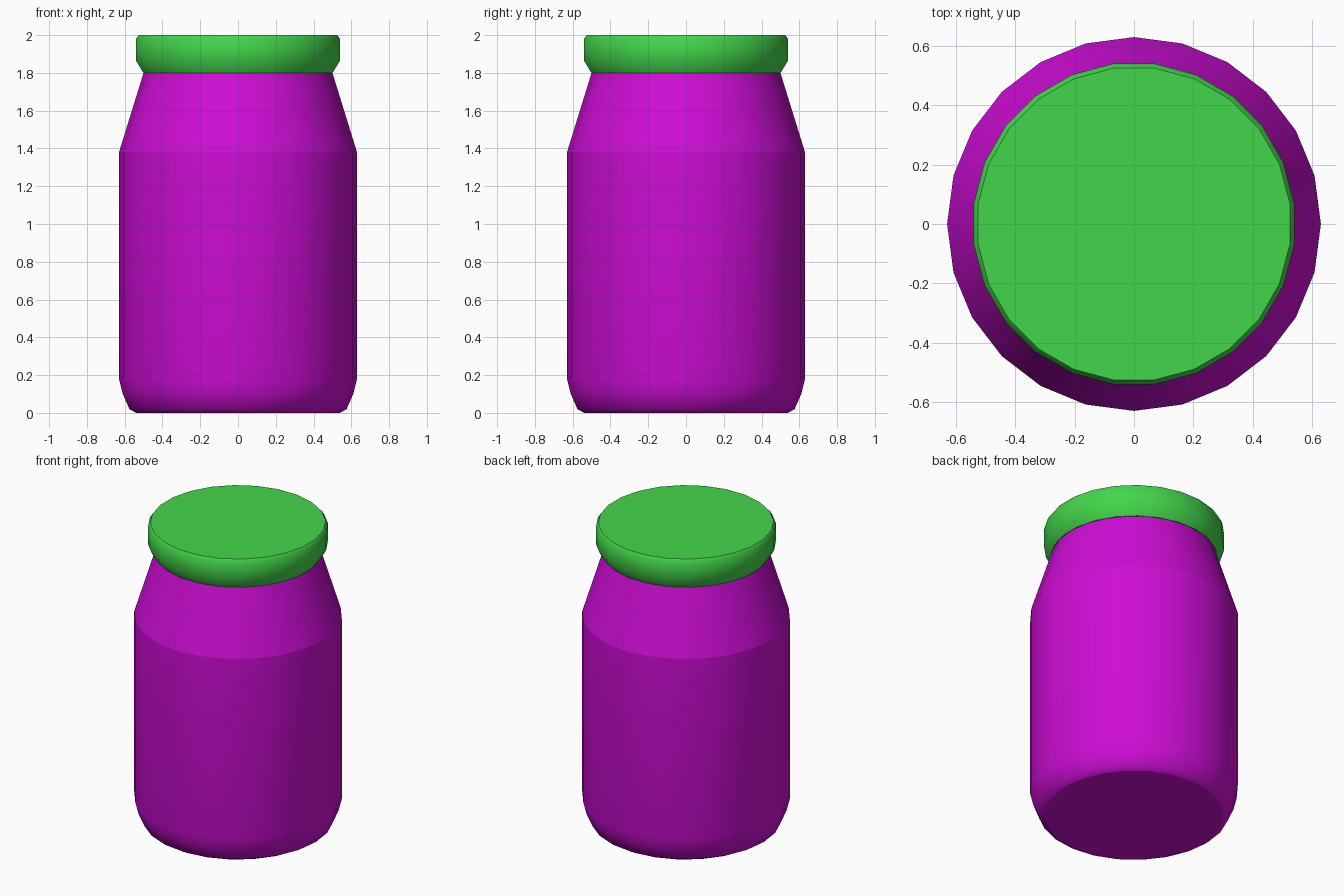
import bpy
import bmesh
from math import cos, sin, pi

SIDES = 24

cube = bpy.data.objects.get("Cube")
if cube:
    bpy.data.objects.remove(cube, do_unlink=True)


def make_material(name, rgb):
    mat = bpy.data.materials.new(name)
    mat.use_nodes = True
    colour = (*rgb, 1.0)
    mat.diffuse_color = colour
    bsdf = next(n for n in mat.node_tree.nodes if n.type == 'BSDF_PRINCIPLED')
    bsdf.inputs["Base Color"].default_value = colour
    return mat


def lathe(name, profile, mat, turn=0.0, sharp_rings=()):
    """Closed solid from (radius, height) rings, listed bottom to top."""
    bm = bmesh.new()
    rings = []
    for r, z in profile:
        angles = [2 * pi * (i + turn) / SIDES for i in range(SIDES)]
        rings.append([bm.verts.new((r * cos(a), r * sin(a), z)) for a in angles])
    for low, high in zip(rings, rings[1:]):
        for i in range(SIDES):
            j = (i + 1) % SIDES
            bm.faces.new((low[i], low[j], high[j], high[i])).smooth = True
    # End discs
    bm.faces.new(rings[0][::-1])
    bm.faces.new(rings[-1])
    # Crisp creases around chosen rings
    for k in sharp_rings:
        for i in range(SIDES):
            bm.edges.get((rings[k][i], rings[k][i - 1])).smooth = False
    mesh = bpy.data.meshes.new(name)
    bm.to_mesh(mesh)
    bm.free()
    mesh.materials.append(mat)
    obj = bpy.data.objects.new(name, mesh)
    bpy.context.collection.objects.link(obj)
    return obj


purple = make_material("purple glass", (0.62, 0.004, 0.67))
green = make_material("green lid", (0.055, 0.67, 0.07))

# Jar: rounded base, straight wall, tapered shoulder
jar = [(0.54, 0.0), (0.575, 0.02), (0.61, 0.1), (0.63, 0.18), (0.63, 1.38), (0.5, 1.8)]
lathe("jar_body", jar, purple, sharp_rings=(0, 4, 5))

# Lid: flared lower lip, upright rim, small top bevel
lid = [(0.505, 1.8), (0.545, 1.865), (0.545, 1.98), (0.53, 2.0)]
lathe("jar_lid", lid, green, turn=0.5, sharp_rings=(0, 3))
